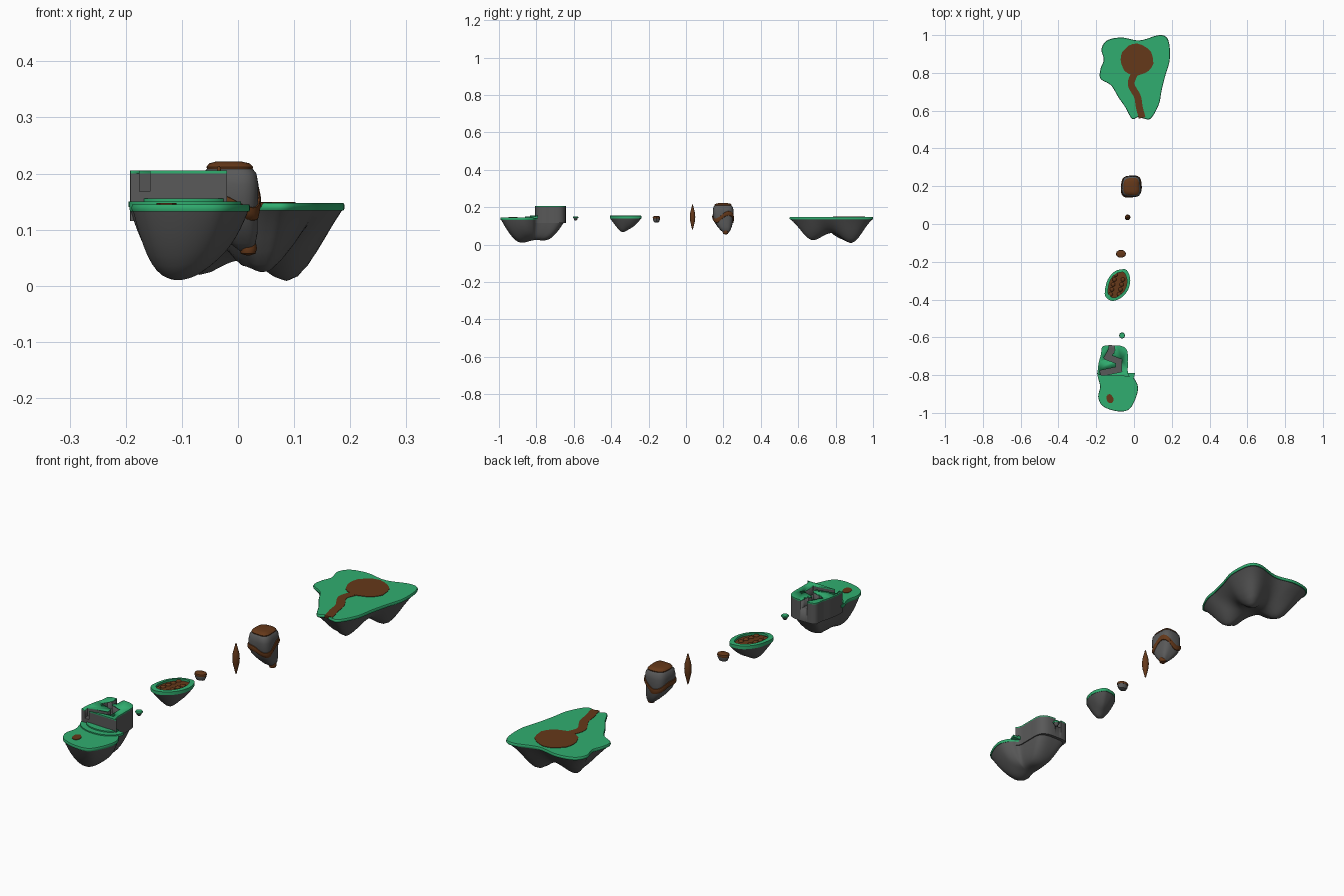
import bpy, math, random
from mathutils import Vector

if "Cube" in bpy.data.objects:
    bpy.data.objects.remove(bpy.data.objects["Cube"])
random.seed(4)

def mat(name, c):
    m = bpy.data.materials.new(name)
    m.diffuse_color = (*c, 1)
    m.use_nodes = True
    m.node_tree.nodes["Principled BSDF"].inputs["Base Color"].default_value = m.diffuse_color
    return m
GREEN = mat("grass", (.03, .42, .16))
BROWN = mat("earth", (.13, .04, .01))
GREY = mat("stone", (.1, .1, .1))

def solid(name, rings, m, closed=False):
    """Bridge equal-length vertex rings; cap both ends unless closed into a torus."""
    n, k = len(rings[0]), len(rings)
    faces = []
    for r in range(k if closed else k - 1):
        a, b = r * n, ((r + 1) % k) * n
        faces += [(a + i, a + (i + 1) % n, b + (i + 1) % n, b + i) for i in range(n)]
    if not closed:
        faces += [tuple(reversed(range(n))), tuple(range((k - 1) * n, k * n))]
    me = bpy.data.meshes.new(name)
    me.from_pydata([tuple(v) for ring in rings for v in ring], [], faces)
    ob = bpy.data.objects.new(name, me)
    bpy.context.collection.objects.link(ob)
    me.materials.append(m)
    bpy.ops.object.select_all(action='DESELECT')
    ob.select_set(True)
    bpy.context.view_layer.objects.active = ob
    bpy.ops.object.mode_set(mode='EDIT')
    bpy.ops.mesh.select_all(action='SELECT')
    bpy.ops.mesh.normals_make_consistent(inside=False)
    bpy.ops.object.mode_set(mode='OBJECT')
    bpy.ops.object.shade_smooth_by_angle(angle=math.radians(40))
    return ob

def curve(pts, sub=5, loop=True):
    """Catmull-Rom smoothing of a 2D point list."""
    n, out = len(pts), []
    get = lambda i: Vector(pts[i % n] if loop else pts[max(0, min(n - 1, i))])
    for i in range(n if loop else n - 1):
        a, b, c, d = (get(i + j) for j in (-1, 0, 1, 2))
        for s in range(sub):
            t = s / sub
            out.append(.5 * (2*b + (c-a)*t + (2*a-5*b+4*c-d)*t*t + (3*b-a-3*c+d)*t**3))
    return out if loop else out + [get(n - 1)]

def ring(pts, c, s, z):
    return [(c[0] + (p[0]-c[0])*s, c[1] + (p[1]-c[1])*s, z) for p in pts]

def slab(name, pts, c, z0, z1, m, lip=0.0):
    h = z1 - z0
    levels = [(1, z0), (1 + lip, z0 + h*.3), (1 + lip, z0 + h*.7), (1, z1)] if lip else [(1, z0), (1, z1)]
    return solid(name, [ring(pts, c, s, z) for s, z in levels], m)

def oval(cx, cy, rx, ry, tilt=0, n=24, wob=.04):
    out = []
    for i in range(n):
        a = 2*math.pi*i/n
        k = 1 + random.uniform(-wob, wob)
        x, y = rx*k*math.cos(a), ry*k*math.sin(a)
        out.append((cx + x*math.cos(tilt) - y*math.sin(tilt), cy + x*math.sin(tilt) + y*math.cos(tilt)))
    return out

def ribbon(pts, w):
    left, right = [], []
    for i, p in enumerate(pts):
        d = (Vector(pts[min(i+1, len(pts)-1)]) - Vector(pts[max(i-1, 0)])).normalized()
        nrm = Vector((-d.y, d.x)) * w / 2
        left.append(Vector(p) + nrm)
        right.append(Vector(p) - nrm)
    return left + right[::-1]

def underside(name, pts, c, top, base, lobes, p=2.2):
    """Lumpy rock belly; lobes are (x, y, radius, depth)."""
    rings = []
    for s in [1, .97, .93, .87, .8, .72, .63, .54, .45, .36, .27, .18, .1, .04]:
        row = []
        for x, y, _ in ring(pts, c, s, 0):
            d = base + sum(h*math.exp(-((x-a)**2 + (y-b)**2)/r**2) for a, b, r, h in lobes)
            row.append((x, y, top - d*(1 - s**p)))
        rings.append(row)
    return solid(name, rings, GREY)

# Large back island: belly, grass, round clearing with winding path
big = curve([(-.14,.97),(-.065,.985),(.03,.97),(.135,.998),(.18,.97),(.187,.87),(.165,.79),(.145,.71),
             (.13,.635),(.09,.563),(.055,.56),(.025,.57),(-.01,.56),(-.045,.62),(-.08,.67),(-.12,.735),
             (-.175,.77),(-.175,.82),(-.158,.87),(-.17,.925)])
c = (.015, .8)
underside("back_island_rock", big, c, .138, .06, [(.1,.89,.08,.085),(.045,.66,.08,.075),(-.09,.86,.08,.075)], 3)
slab("back_island_grass", big, c, .134, .147, GREEN, .012)
slab("back_island_clearing", oval(.015, .87, .088, .083), (.015, .87), .14, .149, BROWN)
trail = curve([(.005,.8),(-.015,.74),(.018,.675),(.028,.62),(.043,.562)], 5, False)
slab("back_island_path", ribbon(trail, .036), c, .14, .1487, BROWN)

# Floating boulder with earth cap, wavy band and bottom patch
PROFILE = [(.062,.2),(.075,.45),(.095,.68),(.12,.88),(.15,.98),(.18,1),(.2,.94),(.212,.75),(.217,.5)]
def boulder_r(z):
    for (z0, r0), (z1, r1) in zip(PROFILE, PROFILE[1:]):
        if z <= z1:
            return r0 + (r1 - r0)*max(0, (z - z0)/(z1 - z0))
    return PROFILE[-1][1]
def boulder(a, z, off=0):
    ca, sa = math.cos(a), math.sin(a)
    q = (abs(ca)**3.5 + abs(sa)**3.5)**(-1/3.5)
    k = boulder_r(z)*q*(1 + .03*math.sin(3*a + 20*z))
    lean = max(0, .13 - z)
    return (-.014 + (.05*k + off)*ca + .4*lean, .198 + (.055*k + off)*sa + .25*lean, z)
ANG = [2*math.pi*i/40 for i in range(40)]
solid("boulder", [[boulder(a, z) for a in ANG] for z, _ in PROFILE], GREY)
solid("boulder_cap", [[(x*s - .019*(1-s), y*s + .198*(1-s), z + h) for x, y, z in (boulder(a, .209) for a in ANG)]
      for s, h in ((1.0, -.003), (1.03, .003), (.9, .009), (.6, .012), (.2, .0125))], BROWN)
band = []
for a in ANG:
    z = .145 + .014*math.sin(2*a + .6) + .008*math.sin(3*a)
    band.append([boulder(a, z + dz, o) for dz, o in ((-.014,-.006),(-.011,.003),(0,.006),(.011,.003),(.014,-.006))])
solid("boulder_band", band, BROWN, True)

def lathe(name, x, y, prof, m, rx=1, ry=1, n=14):
    return solid(name, [[(x + r*rx*math.cos(2*math.pi*i/n), y + r*ry*math.sin(2*math.pi*i/n), z)
                         for i in range(n)] for r, z in prof], m)
lathe("boulder_bottom_patch", .018, .212, [(.003,.054),(.013,.057),(.016,.066),(.014,.076),(.005,.081)], BROWN)

# Upright spindle stone
lathe("spindle", -.034, .035, [(.002,.08),(.007,.1),(.013,.125),(.015,.147),(.013,.17),(.007,.193),(.002,.213)], BROWN)

# Stepping stones: earth topped and grass topped
lathe("earth_stone", -.069, -.158, [(.008,.118),(.016,.121),(.021,.132),(.021,.143)], GREY, 1.15, .9, 10)
lathe("earth_stone_top", -.069, -.158, [(.022,.139),(.0235,.144),(.022,.149),(.015,.152)], BROWN, 1.15, .9, 10)
lathe("grass_stone", -.063, -.59, [(.003,.128),(.008,.132),(.013,.144)], GREY, n=10)
lathe("grass_stone_top", -.063, -.59, [(.014,.142),(.016,.146),(.014,.15)], GREEN, n=10)

# Middle island: belly, grass rim, sunken earth bed with mounds
mid = curve([(-.065,-.24),(-.038,-.245),(-.02,-.29),(-.03,-.345),(-.065,-.388),(-.115,-.407),(-.153,-.38),
             (-.148,-.32),(-.13,-.28),(-.10,-.25)])
c = (-.088, -.32)
underside("middle_island_rock", mid, c, .142, .035, [(-.1,-.34,.045,.032),(-.065,-.29,.035,.012),(-.08,-.34,.03,.01)], 3.5)
bed = [(c[0] + (p[0]-c[0])*.74, c[1] + (p[1]-c[1])*.8) for p in mid]
lip = [[(*p, z) for p in pts] for pts, z in ((mid, .14), (mid, .154), (bed, .156), (bed, .138))]
solid("middle_island_grass", lip, GREEN, True)
slab("middle_island_bed", bed, c, .136, .147, BROWN)
for i in range(9):
    u, v = (i % 2 - .5)*.045, (i // 2 - 2)*.026
    x, y = c[0] + u - v*-.25, c[1] + v
    lathe(f"bed_mound_{i}", x, y, [(.012,.145),(.011,.149),(.007,.152),(.002,.153)], BROWN, n=10)

# Front island: belly and low grass terrace
front = curve([(-.165,-.648),(-.11,-.642),(-.06,-.648),(-.035,-.675),(-.033,-.74),(-.03,-.797),(.0,-.82),
               (.02,-.87),(.0,-.94),(-.035,-.985),(-.1,-.988),(-.165,-.962),(-.188,-.915),(-.178,-.86),
               (-.192,-.8),(-.188,-.74),(-.175,-.69)])
c = (-.095, -.82)
underside("front_island_rock", front, c, .138, .075, [(-.11,-.89,.085,.055),(-.1,-.74,.075,.04)], 4)
low = [p for p in front if p[1] < -.79]
slab("front_island_grass", low, (-.09, -.89), .132, .145, GREEN, .014)
slab("front_island_patch", oval(-.128, -.925, .018, .025, .2, 10, .08), (-.128,-.925), .14, .147, BROWN)

# Curved grass steps in front of the plateau
for i, r in enumerate((.07, .045)):
    arc = [(-.095 + (r + .03)*math.cos(a), -.79 + r*math.sin(a))
           for a in (math.pi + math.pi*j/16 for j in range(17))]
    slab(f"grass_step_{i}", arc, (-.095, -.79), .14, .150 + .005*i, GREEN)

# Raised plateau with a zigzag channel cut through it
high = [p for p in front if p[1] > -.81]
zig = [(-.115,-.62),(-.12,-.67),(-.14,-.705),(-.08,-.727),(-.08,-.77),(-.165,-.788)]
def cut(ob, pts, z0):
    k = slab("channel_cutter", pts, (0, 0), z0, .3, GREY)
    m = ob.modifiers.new("channel", 'BOOLEAN')
    m.operation, m.solver, m.object = 'DIFFERENCE', 'EXACT', k
    bpy.context.view_layer.objects.active = ob
    bpy.ops.object.modifier_apply(modifier="channel")
    bpy.data.objects.remove(k)
for nm, z0, z1, m in (("plateau_rock", .115, .2, GREY), ("plateau_grass", .199, .205, GREEN)):
    ob = slab(nm, high, (-.11, -.72), z0, z1, m)
    for a, b in zip(zig, zig[1:]):
        d = (Vector(b) - Vector(a)).normalized()*.013
        cut(ob, ribbon([Vector(a) - d, Vector(b) + d], .03), .168)
